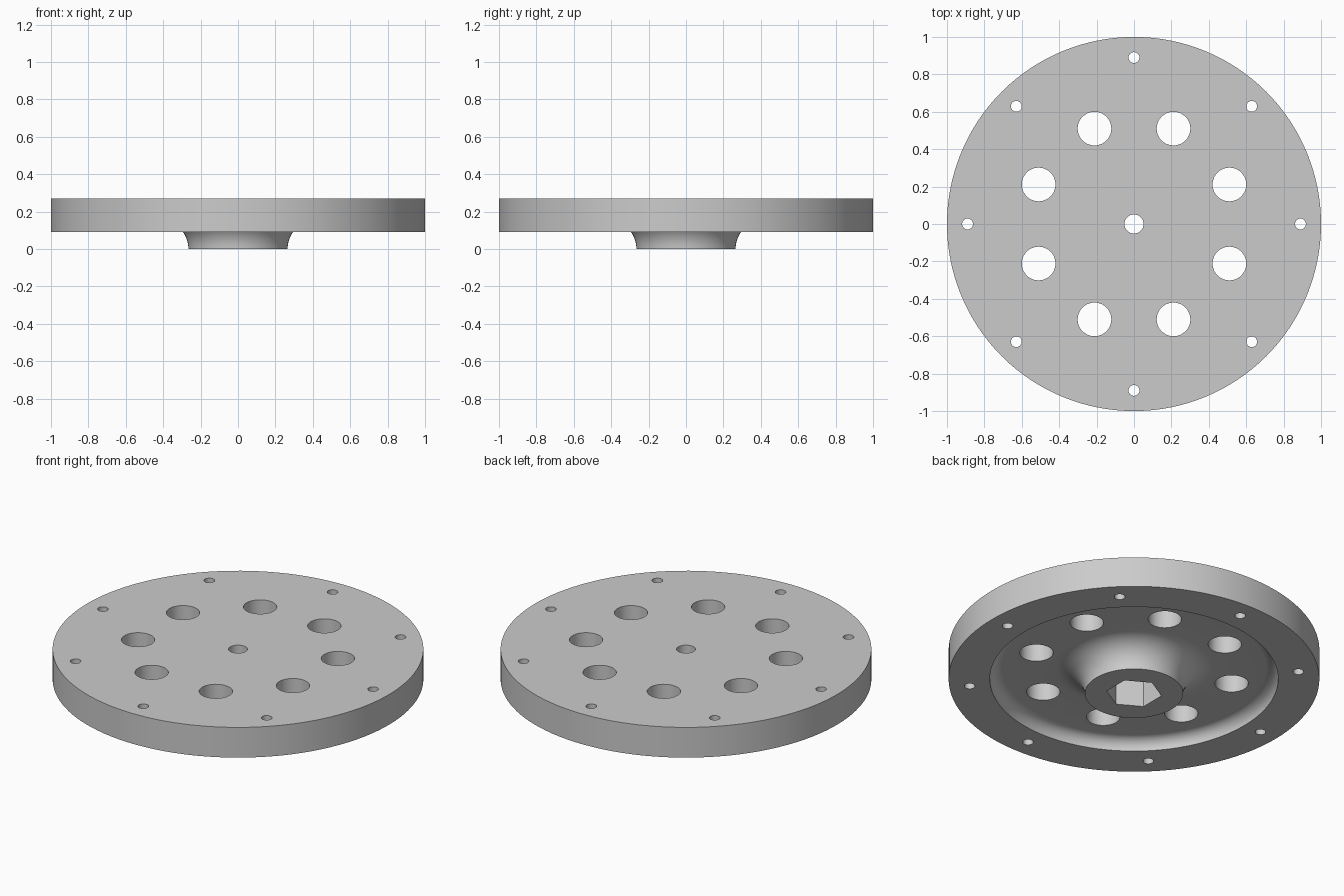
import bpy, bmesh
from math import pi, sin, cos, sqrt, radians

cube = bpy.data.objects.get("Cube")
if cube:
    bpy.data.objects.remove(cube, do_unlink=True)

TOP, RIM, FLOOR = 0.27, 0.09, 0.157     # heights of top face, rim underside, recess floor
HUB, RECESS = 0.265, 0.778              # hub and recess radii

grey = bpy.data.materials.new("light_grey")
grey.use_nodes = True
colour = (0.6, 0.6, 0.6, 1)
grey.diffuse_color = colour
grey.node_tree.nodes["Principled BSDF"].inputs["Base Color"].default_value = colour


def make_object(name, bm):
    bmesh.ops.recalc_face_normals(bm, faces=bm.faces)
    mesh = bpy.data.meshes.new(name)
    bm.to_mesh(mesh)
    bm.free()
    mesh.materials.append(grey)
    ob = bpy.data.objects.new(name, mesh)
    bpy.context.collection.objects.link(ob)
    return ob


def quarter_arc(cx, cz, r, start, end, steps=12):
    angles = [radians(start + (end - start) * i / steps) for i in range(steps + 1)]
    return [(cx + r * cos(a), cz + r * sin(a)) for a in angles]


def lathe(name, profile, sides=128):
    bm = bmesh.new()
    verts = [bm.verts.new((r, 0, z)) for r, z in profile]
    edges = [bm.edges.new(pair) for pair in zip(verts, verts[1:])]
    bmesh.ops.spin(bm, geom=verts + edges, cent=(0, 0, 0), axis=(0, 0, 1),
                   angle=2 * pi, steps=sides)
    bmesh.ops.remove_doubles(bm, verts=bm.verts, dist=1e-5)
    bmesh.ops.holes_fill(bm, edges=[e for e in bm.edges if e.is_boundary], sides=0)
    return make_object(name, bm)


def add_prism(bm, radius, sides, x, y, z0, z1, turn=0):
    angles = [turn + 2 * pi * i / sides for i in range(sides)]
    base = bm.faces.new([bm.verts.new((x + radius * cos(a), y + radius * sin(a), z0))
                         for a in angles])
    new = bmesh.ops.extrude_face_region(bm, geom=[base], use_keep_orig=True)["geom"]
    bmesh.ops.translate(bm, vec=(0, 0, z1 - z0),
                        verts=[v for v in new if isinstance(v, bmesh.types.BMVert)])


def cut(target, cutter):
    cutter.hide_render = True
    mod = target.modifiers.new("cut", 'BOOLEAN')
    mod.operation = 'DIFFERENCE'
    mod.solver = 'EXACT'
    mod.object = cutter
    bpy.context.view_layer.objects.active = target
    bpy.ops.object.modifier_apply(modifier=mod.name)
    bpy.data.objects.remove(cutter, do_unlink=True)


# Disc with a filleted recess and a flared hub underneath
step = FLOOR - RIM
profile = [(1, TOP), (1, RIM)]
profile += quarter_arc(RECESS - step, RIM, step, 0, 90)
profile += quarter_arc(HUB + FLOOR, 0, FLOOR, 90, 180)
disc = lathe("flanged_disc", profile)

# Ring of large holes, ring of small bolt holes, centre bore
holes = bmesh.new()
for ring, radius, offset, sides in ((0.552, 0.09, pi / 8, 48), (0.89, 0.029, 0, 24)):
    for i in range(8):
        a = offset + i * pi / 4
        add_prism(holes, radius, sides, ring * cos(a), ring * sin(a), -0.1, 0.4)
add_prism(holes, 0.051, 32, 0, 0, -0.1, 0.4)
cut(disc, make_object("hole_cutter", holes))

# Hexagonal socket in the hub
socket = bmesh.new()
add_prism(socket, 0.15, 6, 0, 0, -0.1, 0.19, pi / 2)
cut(disc, make_object("socket_cutter", socket))

# Smooth round walls, sharp rims
bpy.ops.object.select_all(action='DESELECT')
disc.select_set(True)
bpy.context.view_layer.objects.active = disc
bpy.ops.object.shade_smooth_by_angle(angle=radians(30))
